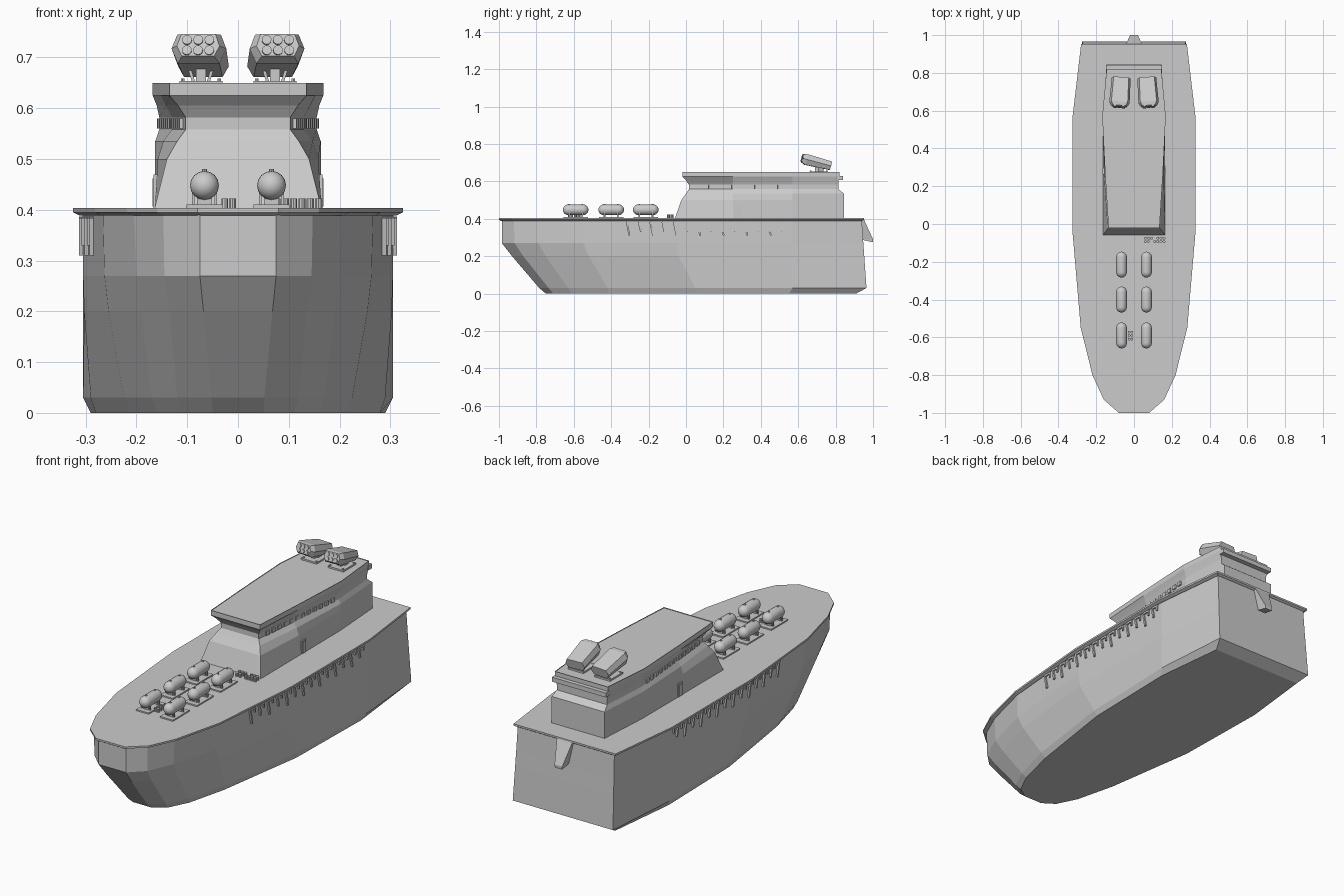
import bpy, bmesh, math
from mathutils import Matrix, Vector, Euler

if "Cube" in bpy.data.objects:
    bpy.data.objects.remove(bpy.data.objects["Cube"])


def finish(name, bm, mirror=False, smooth=False):
    bmesh.ops.recalc_face_normals(bm, faces=bm.faces)
    me = bpy.data.meshes.new(name)
    bm.to_mesh(me)
    bm.free()
    ob = bpy.data.objects.new(name, me)
    bpy.context.collection.objects.link(ob)
    if mirror:
        ob.modifiers.new("mirror", 'MIRROR')
    if smooth:
        bpy.ops.object.select_all(action='DESELECT')
        ob.select_set(True)
        bpy.context.view_layer.objects.active = ob
        bpy.ops.object.shade_smooth_by_angle(angle=math.radians(35))
    return ob


def loft(bm, levels):
    """Skin stacked half outlines (z, [(x, y)...]) mirrored over x = 0."""
    rings = []
    for z, half in levels:
        pts = list(half) + [(-x, y) for x, y in reversed(half)]
        rings.append([bm.verts.new((x, y, z)) for x, y in pts])
    n = len(rings[0])
    for a, b in zip(rings, rings[1:]):
        for i in range(n):
            j = (i + 1) % n
            bm.faces.new((a[i], a[j], b[j], b[i]))
    bm.faces.new(rings[0])
    return bm.faces.new(rings[-1])


def box(bm, loc, size, rot=(0, 0, 0), base=Matrix()):
    m = Matrix.Translation(loc) @ Euler(rot).to_matrix().to_4x4() @ Matrix.Diagonal((*size, 1))
    bmesh.ops.create_cube(bm, size=1, matrix=base @ m)


def cyl(bm, loc, r, h, rot=(0, 0, 0), seg=10, base=Matrix()):
    m = Matrix.Translation(loc) @ Euler(rot).to_matrix().to_4x4()
    bmesh.ops.create_cone(bm, cap_ends=True, segments=seg, radius1=r, radius2=r,
                          depth=h, matrix=base @ m)


# Hull, from keel to deck
bm = bmesh.new()
loft(bm, [
    (0, [(.05, -.75), (.11, -.71), (.16, -.61), (.21, -.41), (.28, .06), (.29, .55), (.25, .91)]),
    (.03, [(.052, -.785), (.12, -.735), (.17, -.63), (.225, -.42), (.29, .05), (.305, .57), (.275, .965)]),
    (.20, [(.068, -.93), (.135, -.87), (.19, -.75), (.255, -.52), (.303, -.04), (.305, .57), (.27, .953)]),
    (.27, [(.075, -.985), (.145, -.917), (.2, -.79), (.263, -.55), (.305, -.05), (.305, .57), (.268, .948)]),
    (.392, [(.075, -.985), (.147, -.92), (.205, -.79), (.266, -.55), (.306, -.05), (.306, .57), (.265, .94)]),
])
finish("hull", bm)

# Overhanging deck plate
deck = [(.08, -1), (.16, -.93), (.22, -.8), (.282, -.55), (.325, -.05), (.325, .57), (.28, .952)]
under = [(x - .012, y * .99) for x, y in deck]
bm = bmesh.new()
loft(bm, [(.389, under), (.395, deck), (.404, deck)])
finish("deck", bm)

# Deckhouse with a sloped front and a pinched window band
bm = bmesh.new()
loft(bm, [
    (.40, [(.165, -.06), (.164, .25), (.163, .57), (.145, .845)]),
    (.50, [(.14, -.025), (.158, .25), (.163, .57), (.145, .845)]),
    (.535, [(.12, 0), (.147, .25), (.163, .57), (.145, .845)]),
    (.558, [(.103, .015), (.13, .25), (.155, .57), (.138, .815)]),
    (.582, [(.103, .015), (.13, .25), (.155, .57), (.138, .815)]),
    (.605, [(.118, 0), (.142, .25), (.16, .57), (.143, .815)]),
    (.625, [(.135, -.02), (.152, .25), (.168, .57), (.145, .82)]),
])
finish("deckhouse", bm)

# Roof slab with a low parapet
roof = [(.135, -.02), (.152, .25), (.168, .57), (.145, .82)]
bm = bmesh.new()
top = loft(bm, [(.625, roof), (.65, roof)])
bmesh.ops.inset_region(bm, faces=[top], thickness=.007)
bmesh.ops.translate(bm, verts=top.verts, vec=(0, 0, -.004))
finish("roof", bm)
bm = bmesh.new()
box(bm, (0, .825, .617), (.296, .03, .022))
finish("rear_ledge", bm)

# Side windows along the pinched band
bm = bmesh.new()
for i in range(12):
    y = .07 + i * .041
    x = .103 + (y - .015) * (.052 / .555)
    box(bm, (x + .003, y, .57), (.01, .022, .02), (0, 0, -.093))
finish("side_windows", bm, mirror=True)

# Side doors: frame and panel
bm = bmesh.new()
box(bm, (.162, .28, .436), (.008, .034, .066))
box(bm, (.164, .28, .434), (.008, .024, .056))
finish("side_doors", bm, mirror=True)

# Pressure tanks on cradles
for n, y in enumerate((-.59, -.4, -.215)):
    bm = bmesh.new()
    m = Matrix.Translation((.066, y, .448)) @ Matrix.Rotation(math.pi / 2, 4, 'X')
    bmesh.ops.create_uvsphere(bm, u_segments=16, v_segments=10, radius=.0285, matrix=m)
    mid = [e for e in bm.edges if all(abs(v.co.y - y) < 1e-4 for v in e.verts)]
    bmesh.ops.split_edges(bm, edges=mid)
    for f in bm.faces:
        f.tag = f.calc_center_median().y > y
    for v in bm.verts:
        v.co.y += .04 if v.link_faces[0].tag else -.04
    rim = [e for e in bm.edges if e.is_boundary]
    bmesh.ops.bridge_loops(bm, edges=rim)
    finish(f"tank_{n + 1}", bm, mirror=True, smooth=True)
    bm = bmesh.new()
    box(bm, (.066, y, .407), (.07, .13, .007))
    for dy in (-.035, .035):
        box(bm, (.066, y + dy, .416), (.03, .01, .02))
        for s in (-1, 1):
            box(bm, (.066 + s * .022, y + dy, .425), (.005, .008, .036))
        cyl(bm, (.066, y + dy, .476), .005, .008, seg=8)
    finish(f"tank_cradle_{n + 1}", bm, mirror=True)

# Small barrels on the foredeck
bm = bmesh.new()
for i in range(7):
    for j in range(2):
        if (i + j) % 4 != 3 or i > 3:
            cyl(bm, (.06 + i * .0165, -.075 - j * .018, .413), .0075, .018)
for i in range(2):
    for j in range(3):
        cyl(bm, (-.026 + i * .015, -.61 + j * .019, .413), .007, .018)
finish("barrels", bm)

# Launcher boxes on the roof, tilted up and toed outward
base = Matrix.Translation((.073, .70, .702)) @ Euler((math.radians(-15), 0, math.radians(4))).to_matrix().to_4x4()
bm = bmesh.new()
shell = [(-.08, .042, .021, .024), (-.06, .054, .03, .028), (.075, .05, .022, .024)]
rings = []
for y, w, low, hi in shell:
    pts = [(-w * .76, -low), (w * .76, -low), (w, 0), (w * .8, hi), (-w * .8, hi), (-w, 0)]
    rings.append([bm.verts.new(base @ Vector((x, y, z))) for x, z in pts])
for a, b in zip(rings, rings[1:]):
    for i in range(6):
        bm.faces.new((a[i], a[(i + 1) % 6], b[(i + 1) % 6], b[i]))
bm.faces.new(rings[0])
bm.faces.new(rings[-1])
for i in (-1, 0, 1):
    for j in (-1, 1):
        cyl(bm, (i * .022, -.081, j * .0105 + .001), .0095, .008, (math.pi / 2, 0, 0), 12, base)
finish("launchers", bm, mirror=True)

# Launcher mounts
bm = bmesh.new()
box(bm, (.073, .71, .65), (.085, .1, .008))
box(bm, (.073, .71, .668), (.02, .04, .036))
for s in (-1, 1):
    box(bm, (.073 + s * .018, .72, .663), (.006, .03, .03), (0, s * .3, 0))
    for t in (-1, 1):
        cyl(bm, (.073 + s * .036, .71 + t * .042, .655), .004, .008, seg=6)
finish("launcher_mounts", bm, mirror=True)

# Slanted hook bars hanging on both hull sides
bm = bmesh.new()
for i in range(14):
    y = -.31 + i * .063
    x = .306 if y > -.05 else .306 + (y + .05) * .08
    drop = .075 if i % 2 == 0 else .055
    box(bm, (x + .003, y, .385 - drop / 2), (.009, .009, drop), (.2, 0, 0))
    box(bm, (x + .003, y + .014, .382), (.009, .04, .009))
    box(bm, (x + .003, y + .03, .371), (.009, .008, .025))
finish("hull_hooks", bm, mirror=True)

# Tapered chute on the stern
bm = bmesh.new()
loft(bm, [
    (.275, [(.02, .997), (.02, .999)]),
    (.29, [(.021, .93), (.021, 1.0)]),
    (.395, [(.042, .93), (.042, .952)]),
])
finish("stern_chute", bm)
